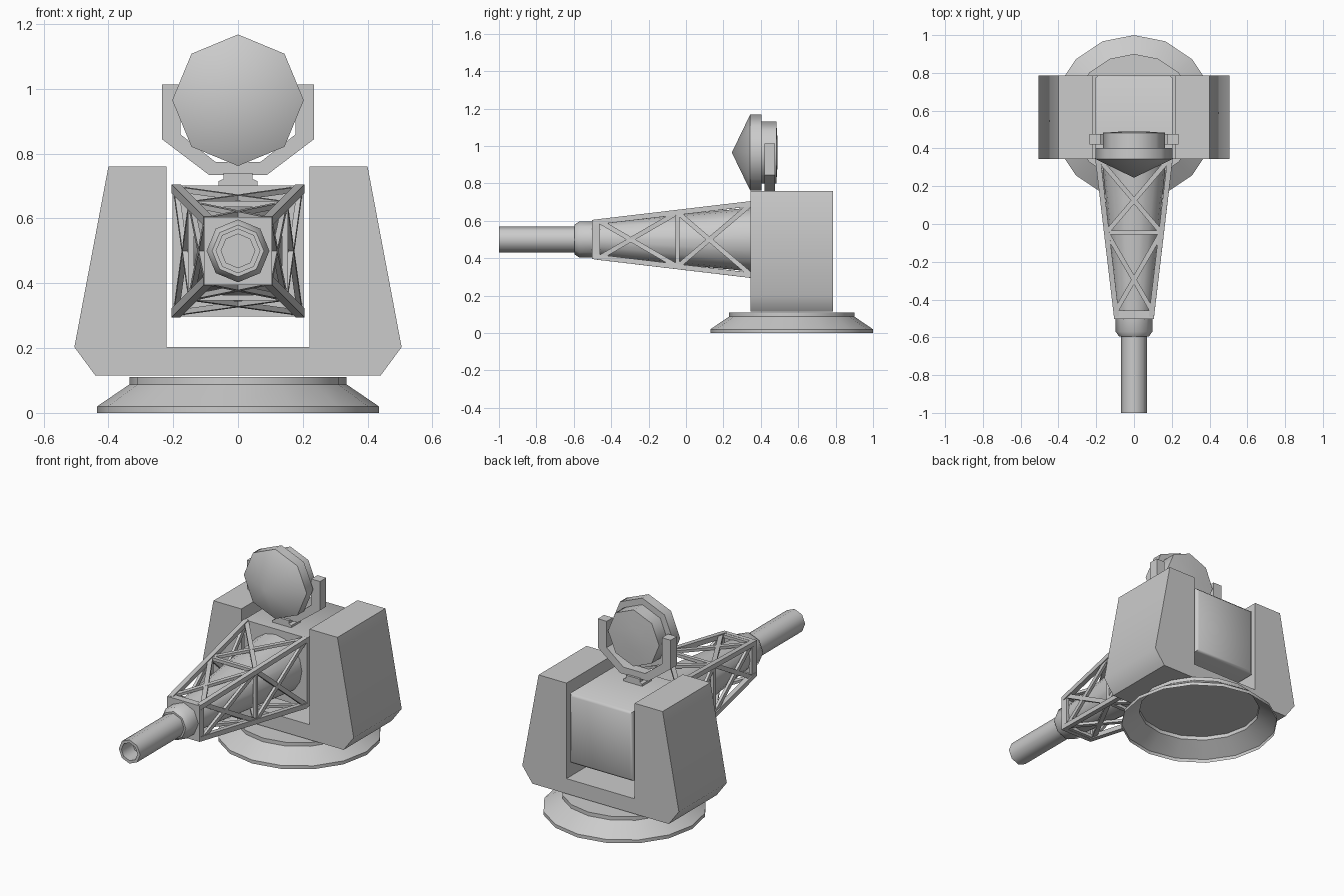
import bpy, bmesh, math
from mathutils import Vector, Matrix

cube = bpy.data.objects.get("Cube")
if cube:
    bpy.data.objects.remove(cube, do_unlink=True)

grey = bpy.data.materials.new("plain_grey")
grey.use_nodes = True
COLOUR = (0.6, 0.6, 0.6, 1)
grey.diffuse_color = COLOUR
for node in grey.node_tree.nodes:
    if node.type == 'BSDF_PRINCIPLED':
        node.inputs["Base Color"].default_value = COLOUR


def finish(bm, name, angle=50):
    """Turn a bmesh into a shaded object."""
    bmesh.ops.recalc_face_normals(bm, faces=bm.faces)
    mesh = bpy.data.meshes.new(name)
    bm.to_mesh(mesh)
    bm.free()
    mesh.materials.append(grey)
    ob = bpy.data.objects.new(name, mesh)
    bpy.context.collection.objects.link(ob)
    bpy.ops.object.select_all(action='DESELECT')
    ob.select_set(True)
    bpy.context.view_layer.objects.active = ob
    bpy.ops.object.shade_smooth_by_angle(angle=math.radians(angle))
    return ob


def lathe(name, profile, sides, centre, along_y=False):
    """Spin (radius, height) pairs around z, or around y."""
    bm = bmesh.new()
    rings = []
    for r, h in profile:
        ring = []
        for i in range(sides if r else 1):
            a = math.tau * i / sides
            u, v = r * math.cos(a), r * math.sin(a)
            ring.append(bm.verts.new(Vector(centre) + Vector((u, h, v) if along_y else (u, v, h))))
        rings.append(ring)
    for a, b in zip(rings, rings[1:]):
        for i in range(sides):
            j = (i + 1) % sides
            if len(a) == 1:
                bm.faces.new((a[0], b[i], b[j]))
            elif len(b) == 1:
                bm.faces.new((a[i], a[j], b[0]))
            else:
                bm.faces.new((a[i], a[j], b[j], b[i]))
    return finish(bm, name)


def extrude_profile(name, half, y0, y1):
    """Mirror a half outline in x, then extrude it along y."""
    outline = half + [(-x, z) for x, z in reversed(half)]
    bm = bmesh.new()
    face = bm.faces.new([bm.verts.new((x, y0, z)) for x, z in outline])
    new = bmesh.ops.extrude_face_region(bm, geom=[face])["geom"]
    bmesh.ops.translate(bm, vec=(0, y1 - y0, 0),
                        verts=[g for g in new if isinstance(g, bmesh.types.BMVert)])
    return finish(bm, name)


def add_box(bm, centre, size):
    m = Matrix.Translation(centre) @ Matrix.Diagonal((*size, 1))
    return bmesh.ops.create_cube(bm, size=1, matrix=m)["verts"]


def add_beam(bm, a, b, normal, width, depth):
    """Rectangular bar from a to b, lying flat against a normal."""
    a, b = Vector(a), Vector(b)
    d = (b - a).normalized()
    side = d.cross(normal).normalized()
    n = side.cross(d)
    rot = Matrix((side * width, n * depth, d * (b - a).length)).transposed().to_4x4()
    bmesh.ops.create_cube(bm, size=1, matrix=Matrix.Translation((a + b) / 2) @ rot)


# Hollow flared base, open underneath
lathe("base_ring", [(0.435, 0), (0.435, 0.02), (0.335, 0.088), (0.335, 0.11), (0, 0.11)],
      16, (0, 0.565, 0))

# U-shaped cradle
extrude_profile("cradle", [(0.44, 0.115), (0.505, 0.203), (0.4, 0.76), (0.22, 0.76), (0.22, 0.203)],
                0.345, 0.787)

# Central breech block with a shallow bevelled back
bm = bmesh.new()
add_box(bm, (0, 0.56, 0.5), (0.405, 0.43, 0.405))
bm.faces.ensure_lookup_table()
back = max(bm.faces, key=lambda f: f.calc_center_median().y)
bmesh.ops.inset_region(bm, faces=[back], thickness=0.02, depth=0.012)
finish(bm, "breech_block")

# Tapered lattice around the barrel
REAR, MID, TIP = 0.35, -0.045, -0.49
MIDZ = 0.5


def half_width(y, inset=0.014):
    return 0.105 + 0.1 * (y + 0.5) / 0.845 - inset


bm = bmesh.new()
add_box(bm, (0, TIP, MIDZ), (0.21, 0.025, 0.21))
for turn in range(4):
    rot = Matrix.Rotation(turn * math.pi / 2, 3, 'Y')

    def corner(y, sign, inset=0.014):
        h = half_width(y, inset)
        return rot @ Vector((sign * h, y, h)) + Vector((0, 0, MIDZ))

    normal = rot @ Vector((0, 0, 1))
    add_beam(bm, corner(TIP, 1), corner(REAR, 1), normal, 0.028, 0.028)
    add_beam(bm, corner(MID, -1), corner(MID, 1), normal, 0.022, 0.018)
    add_beam(bm, corner(TIP + 0.02, -1), corner(TIP + 0.02, 1), normal, 0.022, 0.018)
    for y0, y1 in ((TIP + 0.03, MID), (MID, REAR)):
        for s in (1, -1):
            add_beam(bm, corner(y0, s), corner(y1, -s), normal, 0.025, 0.016)
finish(bm, "lattice_frame", 30)

# Barrel: inner cone, collar and hollow muzzle
lathe("barrel_sleeve", [(0, 0.36), (0.172, 0.36), (0.09, -0.48), (0, -0.48)],
      16, (0, 0, MIDZ), True)
lathe("barrel_collar", [(0, -0.48), (0.097, -0.48), (0.097, -0.57), (0.08, -0.595), (0, -0.595)],
      8, (0, 0, MIDZ), True)
lathe("barrel_tube", [(0, -0.58), (0.069, -0.58), (0.069, -1), (0.052, -1), (0.052, -0.9), (0, -0.9)],
      8, (0, 0, MIDZ), True)

# Sensor dish with a pointed front and a rear drum
lathe("dish", [(0, 0.245), (0.203, 0.343), (0.203, 0.403), (0, 0.403)],
      8, (0, 0, 0.965), True)
lathe("dish_drum", [(0, 0.4), (0.165, 0.4), (0.165, 0.483), (0.06, 0.49), (0, 0.49)],
      8, (0, 0, 0.965), True)

# Yoke and pedestal holding the dish
extrude_profile("dish_yoke", [(0.09, 0.735), (0.235, 0.845), (0.235, 1.013), (0.178, 1.013),
                              (0.178, 0.86), (0.07, 0.775)], 0.42, 0.477)
extrude_profile("yoke_pedestal", [(0.06, 0.7), (0.06, 0.715), (0.045, 0.722), (0.045, 0.74)],
                0.405, 0.49)
